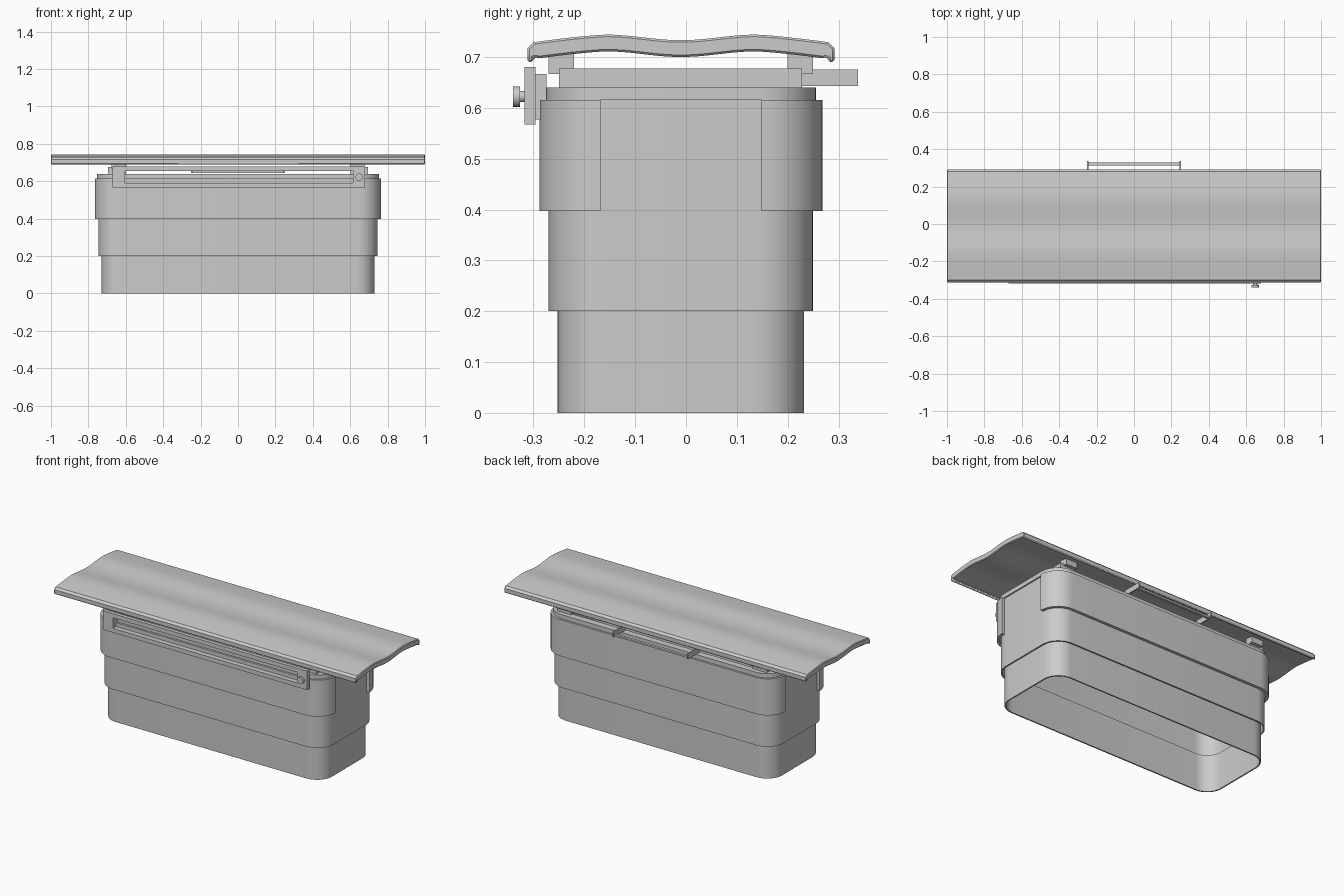
import bpy, bmesh
from math import sin, cos, pi, radians

if "Cube" in bpy.data.objects:
    bpy.data.objects.remove(bpy.data.objects["Cube"])

CY = -0.01  # body centre in y


def finish(name, bm, smooth=True):
    bmesh.ops.recalc_face_normals(bm, faces=bm.faces)
    me = bpy.data.meshes.new(name)
    bm.to_mesh(me)
    bm.free()
    ob = bpy.data.objects.new(name, me)
    bpy.context.collection.objects.link(ob)
    if smooth:
        bpy.context.view_layer.objects.active = ob
        ob.select_set(True)
        bpy.ops.object.shade_smooth_by_angle(angle=radians(30))
        ob.select_set(False)
    return ob


def box(name, x0, x1, y0, y1, z0, z1):
    bm = bmesh.new()
    bmesh.ops.create_cube(bm, size=1)
    for v in bm.verts:
        v.co = (x0 + (v.co.x + .5) * (x1 - x0),
                y0 + (v.co.y + .5) * (y1 - y0),
                z0 + (v.co.z + .5) * (z1 - z0))
    return finish(name, bm, False)


def outline(hx, hy, r, quads=(0, 1, 2, 3), n=10):
    pts = []
    for q in quads:
        sx, sy = ((1, 1), (-1, 1), (-1, -1), (1, -1))[q]
        for i in range(n + 1):
            a = (q + i / n) * pi / 2
            pts.append((sx * (hx - r) + r * cos(a), CY + sy * (hy - r) + r * sin(a)))
    return pts


def wall(name, hx, hy, r, z0, z1, t, quads=(0, 1, 2, 3)):
    """Thin rounded wall; a full ring, or an open half when two quads are given."""
    bm = bmesh.new()
    rings = []
    for d in (0, t):
        pts = outline(hx - d, hy - d, r - d, quads)
        for z in (z0, z1):
            rings.append([bm.verts.new((x, y, z)) for x, y in pts])
    loops = [rings[0], rings[1], rings[3], rings[2]]
    n = len(rings[0])
    closed = len(quads) == 4
    for k in range(4):
        a, b = loops[k], loops[(k + 1) % 4]
        for i in range(n if closed else n - 1):
            j = (i + 1) % n
            bm.faces.new((a[i], a[j], b[j], b[i]))
    if not closed:
        for i in (0, n - 1):
            bm.faces.new([l[i] for l in loops])
    return finish(name, bm)


# Telescoping body sleeves
wall("lower_sleeve", .73, .2425, .10, 0, .22, .008)
wall("middle_sleeve", .747, .26, .11, .2, .617, .008)
wall("upper_sleeve_back", .765, .278, .12, .397, .615, .017, (0, 1))
wall("upper_sleeve_front", .765, .278, .12, .397, .615, .017, (2, 3))
wall("top_rim", .755, .266, .115, .615, .64, .04)

# End bars and lid supports
for s, side in ((-1, "left"), (1, "right")):
    xs = sorted((s * .60, s * .695))
    box("end_bar_" + side, *xs, -.25, .228, .638, .677)
    xs = sorted((s * .60, s * .675))
    box("lid_support_front_" + side, *xs, -.27, -.22, .667, .715)
    box("lid_support_back_" + side, *xs, .20, .25, .667, .715)


# Wavy lid
def lid_top(u):
    a = abs(u)
    if a < .148:
        return .7385 - .0055 * cos(pi * a / .148)
    return .744 - .015 * ((a - .148) / .142) ** 1.3


N = 40
us = [-.29 + .58 * i / N for i in range(N + 1)]
prof = [(u + CY, lid_top(u)) for u in us]
prof += [(.292, .717), (.292, .69), (.28, .69), (.28, .699)]
prof += [(u + CY, lid_top(u) - .033) for u in reversed(us[1:-1])]
prof += [(-.30, .699), (-.30, .69), (-.312, .69), (-.312, .717)]
bm = bmesh.new()
ends = [[bm.verts.new((x, y, z)) for y, z in prof] for x in (-1, 1)]
for e in ends:
    bm.faces.new(e)
for i in range(len(prof)):
    j = (i + 1) % len(prof)
    bm.faces.new((ends[0][i], ends[0][j], ends[1][j], ends[1][i]))
lid = finish("lid", bm)
bev = lid.modifiers.new("edge", 'BEVEL')
bev.width = .004
bev.segments = 1
bev.limit_method = 'ANGLE'
bev.angle_limit = radians(60)


# Slotted front plate with its spacer behind
def slotted(name, x0, x1, z0, z1, y0, y1):
    hx0, hx1, hz0, hz1 = -.605, .615, .592, .655
    bm = bmesh.new()
    loops = []
    for y, rect in ((y0, (x0, x1, z0, z1)), (y1, (x0, x1, z0, z1)),
                    (y1, (hx0, hx1, hz0, hz1)), (y0, (hx0, hx1, hz0, hz1))):
        a, b, c, d = rect
        loops.append([bm.verts.new(p) for p in ((a, y, c), (b, y, c), (b, y, d), (a, y, d))])
    for k in range(4):
        a, b = loops[k], loops[(k + 1) % 4]
        for i in range(4):
            j = (i + 1) % 4
            bm.faces.new((a[i], a[j], b[j], b[i]))
    finish(name, bm, False)


slotted("front_plate", -.67, .68, .567, .68, -.318, -.296)
slotted("plate_spacer", -.655, .665, .577, .667, -.296, -.274)


# Knob on the plate
def cyl(name, r, y0, y1):
    bpy.ops.mesh.primitive_cylinder_add(vertices=24, radius=r, depth=y1 - y0,
                                        location=(.648, (y0 + y1) / 2, .622),
                                        rotation=(pi / 2, 0, 0))
    bpy.context.object.name = name
    bpy.ops.object.shade_smooth_by_angle(angle=radians(30))
    bpy.context.object.select_set(False)


cyl("knob_stem", .011, -.328, -.315)
cyl("knob_head", .02, -.34, -.326)

# Rear handle bracket
for s, side in ((-1, "left"), (1, "right")):
    box("bracket_arm_" + side, s * .246 - .004, s * .246 + .004, .225, .338, .643, .675)
box("bracket_bar", -.246, .246, .312, .328, .645, .655)
